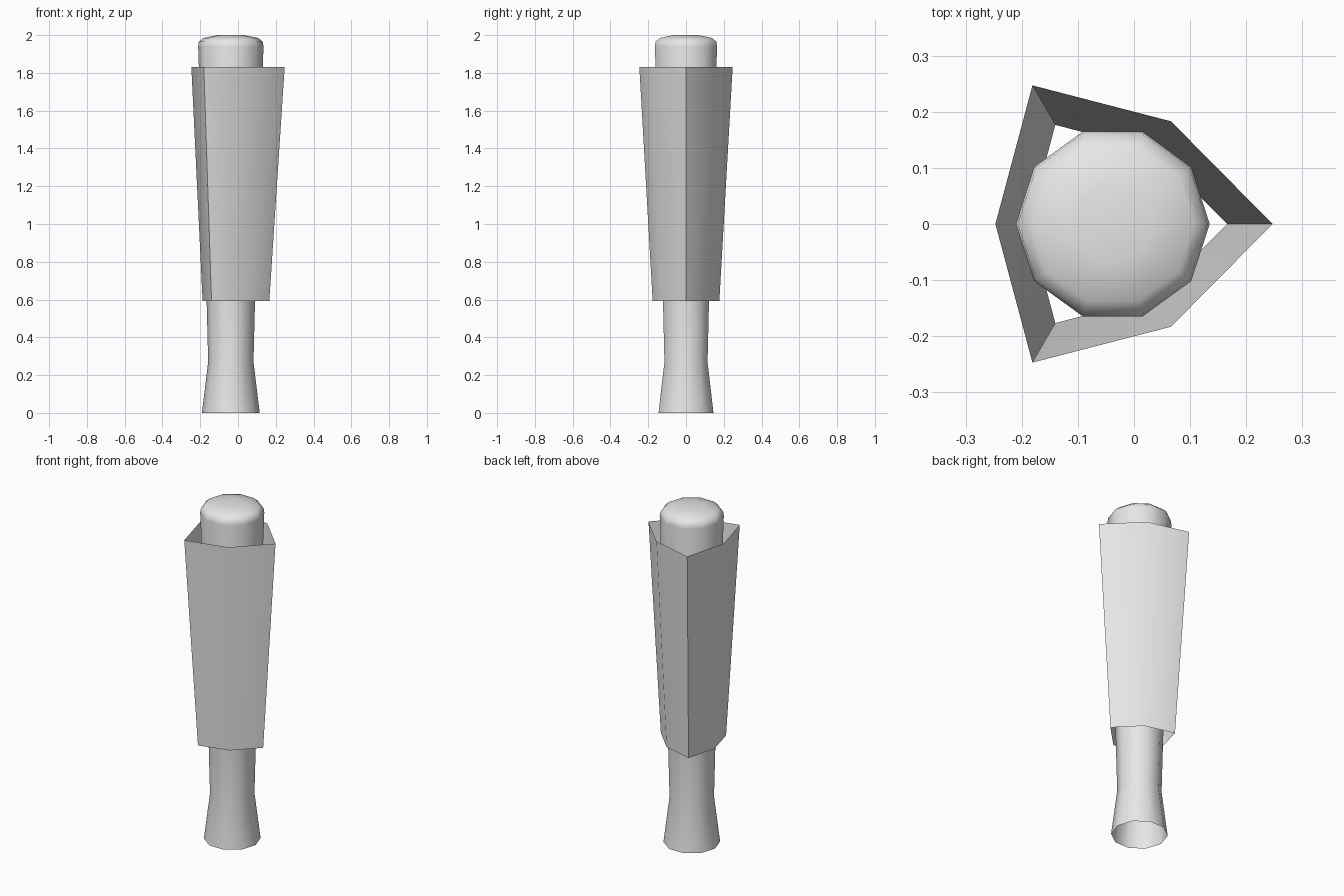
import bpy
from math import sin, cos, pi, radians

cube = bpy.data.objects.get("Cube")
if cube:
    bpy.data.objects.remove(cube, do_unlink=True)

AXIS_X = -0.038  # shared axis of grip and sleeve

grey = bpy.data.materials.new("light_grey")
grey.use_nodes = True
grey.diffuse_color = (0.8, 0.8, 0.8, 1)
grey.node_tree.nodes["Principled BSDF"].inputs["Base Color"].default_value = (0.8, 0.8, 0.8, 1)


def loft(name, rings, sharp_angle, cap_top=False):
    """Bridge equal-length rings of points from bottom to top."""
    n = len(rings[0])
    verts = [p for ring in rings for p in ring]
    faces = []
    for r in range(len(rings) - 1):
        for i in range(n):
            j = (i + 1) % n
            faces.append((r * n + i, r * n + j, (r + 1) * n + j, (r + 1) * n + i))
    if cap_top:
        start = (len(rings) - 1) * n
        faces.append(tuple(range(start, start + n)))
    mesh = bpy.data.meshes.new(name)
    mesh.from_pydata(verts, [], faces)
    mesh.materials.append(grey)
    mesh.shade_smooth()
    mesh.set_sharp_from_angle(angle=radians(sharp_angle))
    obj = bpy.data.objects.new(name, mesh)
    bpy.context.collection.objects.link(obj)
    return obj


# Ten-sided core: flared open foot, narrow neck, rounded top
SIDES = 10
profile = [(0.153, 0), (0.12, 0.27), (0.128, 0.59), (0.173, 1.94),
           (0.169, 1.965), (0.145, 1.985), (0.07, 2.0)]
core_rings = [[(AXIS_X + r * cos(2 * pi * i / SIDES), r * sin(2 * pi * i / SIDES), z)
               for i in range(SIDES)] for r, z in profile]
loft("core_rod", core_rings, 80, cap_top=True)

# Thin six-sided sleeve, tapered downward and open at both ends
half = [(0.247, 0), (0.066, 0.183), (-0.181, 0.247), (-0.247, 0)]
outline = half + [(x, -y) for x, y in reversed(half[1:-1])]
sleeve_rings = [[(AXIS_X + (x - AXIS_X) * s, y * s, z) for x, y in outline]
                for s, z in [(0.715, 0.593), (1, 1.83)]]
loft("outer_sleeve", sleeve_rings, 35)
